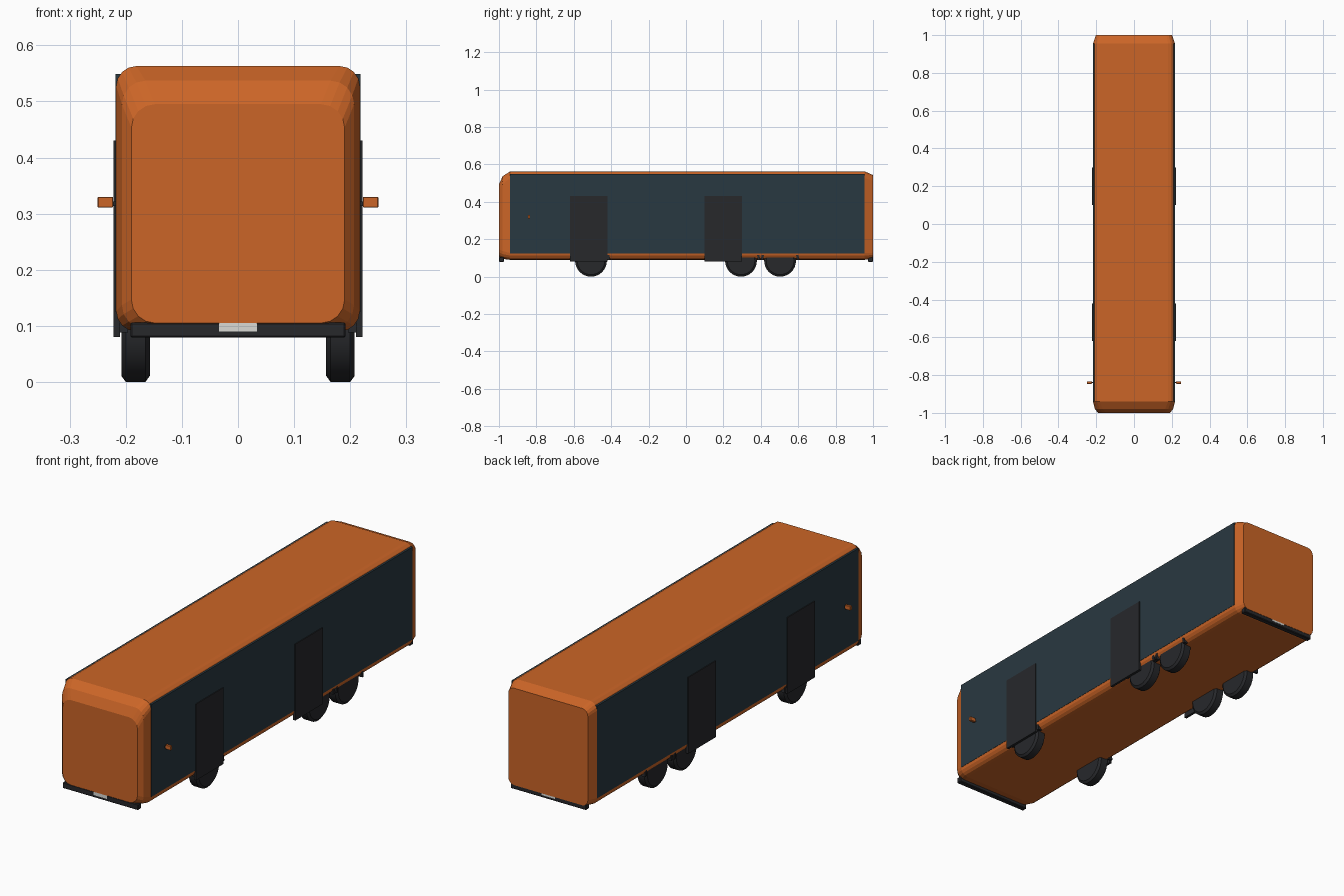
import bpy, bmesh, math
from mathutils import Matrix

if "Cube" in bpy.data.objects:
    bpy.data.objects.remove(bpy.data.objects["Cube"])


def material(name, rgb):
    m = bpy.data.materials.new(name)
    m.diffuse_color = (*rgb, 1)
    m.use_nodes = True
    m.node_tree.nodes["Principled BSDF"].inputs["Base Color"].default_value = m.diffuse_color
    return m


ORANGE = material("orange_paint", (0.60, 0.13, 0.02))
GLASS = material("dark_glass", (0.022, 0.040, 0.052))
DARK = material("dark_trim", (0.020, 0.021, 0.024))
WHITE = material("pale_plate", (0.70, 0.70, 0.66))


def finish(name, bm, mat, smooth=None):
    bmesh.ops.recalc_face_normals(bm, faces=bm.faces[:])
    me = bpy.data.meshes.new(name)
    bm.to_mesh(me)
    bm.free()
    me.materials.append(mat)
    ob = bpy.data.objects.new(name, me)
    bpy.context.collection.objects.link(ob)
    if smooth:
        bpy.ops.object.select_all(action='DESELECT')
        ob.select_set(True)
        bpy.context.view_layer.objects.active = ob
        bpy.ops.object.shade_smooth_by_angle(angle=math.radians(smooth))
    return ob


def box(name, x, y, z, mat, bevel=0):
    bm = bmesh.new()
    bmesh.ops.create_cube(bm, size=1)
    for v in bm.verts:
        for i, (lo, hi) in enumerate((x, y, z)):
            v.co[i] = hi if v.co[i] > 0 else lo
    if bevel:
        bmesh.ops.bevel(bm, geom=bm.edges[:], offset=bevel, segments=1, affect='EDGES')
    return finish(name, bm, mat)


def rounded_section(bm, y, hx, z0, z1, r, seg=4):
    ring = []
    for cx, cz, start in ((hx - r, z1 - r, 0), (r - hx, z1 - r, 90),
                          (r - hx, z0 + r, 180), (hx - r, z0 + r, 270)):
        for i in range(seg + 1):
            a = math.radians(start + 90 * i / seg)
            ring.append(bm.verts.new((cx + r * math.cos(a), y, cz + r * math.sin(a))))
    return ring


def lathe_x(name, profile, y, z, mat, start=0, sweep=360, steps=32):
    # Revolve a closed (x, radius) profile around an axle along x
    bm = bmesh.new()
    n = steps if sweep == 360 else steps + 1
    rings = []
    for i in range(n):
        a = math.radians(start + sweep * i / steps)
        rings.append([bm.verts.new((x, y + r * math.cos(a), z + r * math.sin(a)))
                      for x, r in profile])
    for i in range(steps):
        a, b = rings[i], rings[(i + 1) % n]
        for j in range(len(profile)):
            k = (j + 1) % len(profile)
            bm.faces.new((a[j], a[k], b[k], b[j]))
    if sweep != 360:
        bm.faces.new(rings[0])
        bm.faces.new(rings[-1])
    bmesh.ops.remove_doubles(bm, verts=bm.verts[:], dist=1e-6)
    return finish(name, bm, mat, 30)


# Body shell: rounded sections lofted from nose to tail
bm = bmesh.new()
sections = [(-1.0, 0.19, 0.105, 0.495, 0.042), (-0.98, 0.207, 0.095, 0.537, 0.042),
            (-0.94, 0.217, 0.09, 0.563, 0.036), (0.955, 0.217, 0.09, 0.563, 0.036),
            (1.0, 0.202, 0.098, 0.543, 0.03)]
rings = [rounded_section(bm, *s) for s in sections]
for a, b in zip(rings, rings[1:]):
    for i in range(len(a)):
        j = (i + 1) % len(a)
        bm.faces.new((a[i], a[j], b[j], b[i]))
bm.faces.new(rings[0])
bm.faces.new(rings[-1])
finish("body_shell", bm, ORANGE)

# Bumpers and plates at both ends
for end, s in (("front", -1), ("rear", 1)):
    box(end + "_bumper", (-0.192, 0.192), sorted((s * 0.974, s * 0.999)),
        (0.079, 0.106), DARK, 0.003)
    box(end + "_plate", (-0.034, 0.034), sorted((s * 0.99, s * 1.0)), (0.09, 0.105), WHITE)

for side, s in (("left", -1), ("right", 1)):
    def span(a, b):
        return sorted((s * a, s * b))

    # Side window band and doors
    box(side + "_window_band", span(0.20, 0.218), (-0.94, 0.955), (0.125, 0.549), GLASS)
    for label, y in (("front", -0.52), ("middle", 0.20)):
        box(f"{side}_{label}_door", span(0.21, 0.2215), (y - 0.1, y + 0.1), (0.08, 0.43), DARK)

    # Mirror and its arm
    box(side + "_mirror_arm", span(0.21, 0.226), (-0.843, -0.837), (0.314, 0.322), DARK)
    box(side + "_mirror", span(0.223, 0.25), (-0.846, -0.834), (0.311, 0.33), ORANGE, 0.001)

    # Tyres with chamfered shoulders, and arches over them
    tyre = [(0.157, 0), (0.157, 0.074), (0.165, 0.085), (0.2, 0.085), (0.208, 0.074), (0.208, 0)]
    arch = [(0.196, 0.09), (0.196, 0.102), (0.215, 0.102), (0.215, 0.09)]
    for i, y in enumerate((-0.508, 0.294, 0.503), 1):
        lathe_x(f"{side}_wheel_{i}", [(s * x, r) for x, r in tyre], y, 0.085, DARK)
        lathe_x(f"{side}_wheel_arch_{i}", [(s * x, r) for x, r in arch], y, 0.088, DARK,
                0, 180, 16)
